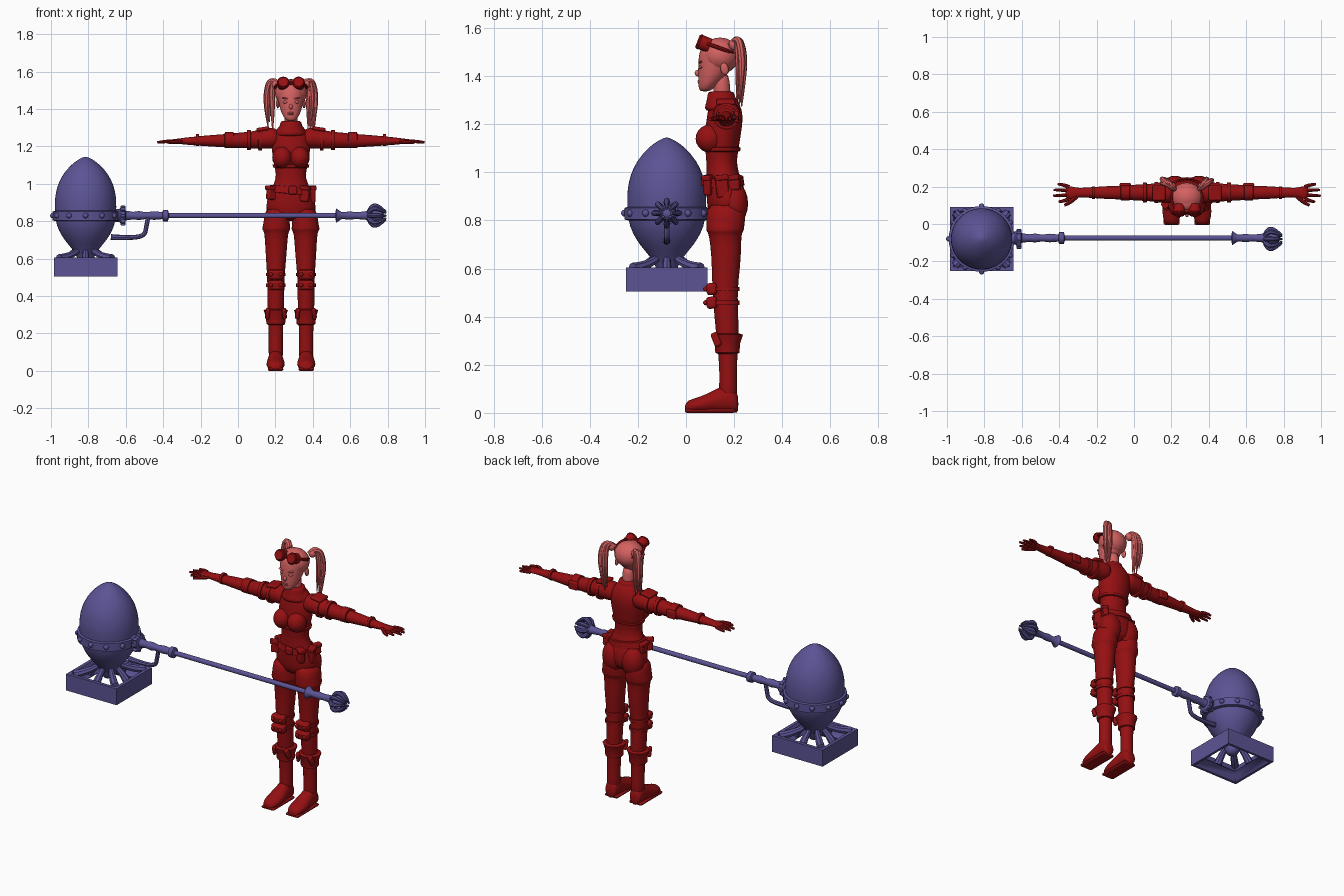
import bpy, bmesh, math, random
from mathutils import Matrix, Vector, Euler

random.seed(4)
if "Cube" in bpy.data.objects:
    bpy.data.objects.remove(bpy.data.objects["Cube"], do_unlink=True)


def material(name, rgb):
    m = bpy.data.materials.new(name)
    m.use_nodes = True
    m.diffuse_color = (*rgb, 1)
    m.node_tree.nodes["Principled BSDF"].inputs["Base Color"].default_value = (*rgb, 1)
    return m


RED = material("deep red", (0.30, 0.005, 0.006))
PINK = material("pink", (0.66, 0.12, 0.12))
PURPLE = material("slate purple", (0.105, 0.088, 0.30))
CX = 0.283                      # centre line of the figure
HX, HY, HZ = -0.815, -0.08, 0.83  # centre of the hammer head
hard_parts = []


def finish(name, bm, mat, smooth=False):
    bmesh.ops.recalc_face_normals(bm, faces=bm.faces)
    me = bpy.data.meshes.new(name)
    bm.to_mesh(me)
    bm.free()
    me.materials.append(mat)
    ob = bpy.data.objects.new(name, me)
    bpy.context.collection.objects.link(ob)
    if smooth:
        me.shade_smooth()
        ob.modifiers.new("Subdivision", "SUBSURF").levels = 1
        ob.modifiers["Subdivision"].render_levels = 1
    else:
        hard_parts.append(ob)
    return ob


def loft(name, rings, mat, axis="z", n=16, smooth=True, phase=0, loop=False):
    """Skin elliptical rings (t, u, v, ru, rv) strung along one axis."""
    bm = bmesh.new()
    rows = []
    for t, u, v, ru, rv in rings:
        row = []
        for i in range(n):
            a = math.tau * i / n + phase
            p, q = u + ru * math.cos(a), v + rv * math.sin(a)
            row.append(bm.verts.new({"x": (t, p, q), "y": (p, t, q), "z": (p, q, t)}[axis]))
        rows.append(row)
    pairs = list(zip(rows, rows[1:])) + ([(rows[-1], rows[0])] if loop else [])
    for a, b in pairs:
        for i in range(n):
            j = (i + 1) % n
            bm.faces.new((a[i], a[j], b[j], b[i]))
    if not loop:
        bm.faces.new(rows[0])
        bm.faces.new(rows[-1])
    return finish(name, bm, mat, smooth)


def ball(name, loc, size, mat, rot=(0, 0, 0), seg=20):
    bm = bmesh.new()
    bmesh.ops.create_uvsphere(bm, u_segments=seg, v_segments=seg // 2, radius=1,
                              matrix=Matrix.LocRotScale(Vector(loc), Euler(rot), Vector(size)))
    return finish(name, bm, mat)


def box(name, loc, size, mat, rot=(0, 0, 0), bevel=0.008):
    bm = bmesh.new()
    bmesh.ops.create_cube(bm, size=1, matrix=Matrix.LocRotScale(Vector(loc), Euler(rot), Vector(size)))
    ob = finish(name, bm, mat)
    mod = ob.modifiers.new("Bevel", "BEVEL")
    mod.width, mod.segments = bevel, 2
    return ob


def drum(name, loc, r1, r2, depth, mat, rot=(0, 0, 0), n=20):
    bm = bmesh.new()
    bmesh.ops.create_cone(bm, cap_ends=True, segments=n, radius1=r1, radius2=r2, depth=depth,
                          matrix=Matrix.LocRotScale(Vector(loc), Euler(rot), None))
    return finish(name, bm, mat)


def tube(name, pts, radii, mat):
    """Tapered tube through a few points."""
    cu = bpy.data.curves.new(name, "CURVE")
    cu.dimensions, cu.bevel_depth, cu.bevel_resolution = "3D", 1, 2
    cu.use_fill_caps = True
    sp = cu.splines.new("NURBS")
    sp.points.add(len(pts) - 1)
    for p, co, r in zip(sp.points, pts, radii):
        p.co, p.radius = (*co, 1), r
    sp.order_u, sp.use_endpoint_u, sp.resolution_u = 3, True, 6
    ob = bpy.data.objects.new(name, cu)
    bpy.context.collection.objects.link(ob)
    cu.materials.append(mat)
    bpy.ops.object.select_all(action="DESELECT")
    ob.select_set(True)
    bpy.context.view_layer.objects.active = ob
    bpy.ops.object.convert(target="MESH")
    hard_parts.append(bpy.context.view_layer.objects.active)


# --- hammer head: egg, band, rivets ---
egg = [(0.56, .035), (0.61, .045), (0.65, .07), (0.7, .115), (0.75, .145), (0.8, .163), (0.88, .167),
       (0.93, .165), (0.99, .153), (1.05, .124), (1.1, .08), (1.13, .04), (1.145, .006)]
loft("hammer_egg", [(z, HX, HY, r, r) for z, r in egg], PURPLE, n=24)
band = [(-.03, .16), (-.026, .176), (.022, .176), (.027, .16)]
loft("hammer_band", [(HZ + d, HX, HY, r, r) for d, r in band], PURPLE, n=40, smooth=False)
for i in range(12):
    a = math.tau * i / 12
    ball("band_rivet", (HX + .175 * math.cos(a), HY + .175 * math.sin(a), HZ), (.015,) * 3, PURPLE, seg=12)

# --- hammer base: hollow square frame with braces ---
profile = [(.505, .17), (.605, .17), (.605, .15), (.56, .13), (.545, .11), (.535, .13), (.505, .155)]
loft("base_frame", [(z, HX, HY, r * 2 ** .5, r * 2 ** .5) for z, r in profile], PURPLE,
     n=4, smooth=False, phase=math.pi / 4, loop=True)
for i in range(8):
    a = math.pi / 4 * i
    reach = .2 if i % 2 else .13
    low = .6 if i % 2 else .56
    c, s = math.cos(a), math.sin(a)
    tube("base_brace", [(HX + reach * c, HY + reach * s, low), (HX + .1 * c, HY + .1 * s, .61),
                        (HX + .03 * c, HY + .03 * s, .66)], (.024, .02, .012), PURPLE)

# --- hammer handle, guard and claw pommel ---
shaft = [(-.67, .035), (-.635, .035), (-.625, .045), (-.605, .045), (-.6, .026), (-.56, .02), (-.53, .024),
         (-.49, .018), (-.45, .023), (-.405, .019), (-.4, .031), (-.375, .031), (-.37, .014), (.52, .014),
         (.525, .038), (.555, .018), (.6, .022), (.63, .018), (.68, .022), (.7, .03), (.73, .036), (.77, .028), (.78, .01)]
loft("hammer_handle", [(x, HY + .005, HZ, r, r) for x, r in shaft], PURPLE, "x", 20, False)
for i in range(8):
    a = math.tau * i / 8
    c, s = math.cos(a), math.sin(a)
    box("socket_tooth", (-.615, HY + .045 * c, HZ + .045 * s), (.025, .018, .018), PURPLE, (a, 0, 0), .004)
    tube("pommel_claw", [(x, HY + r * c, HZ + r * s) for x, r in ((.7, .02), (.715, .055), (.755, .05), (.79, .02))],
         (.012, .013, .011, .006), PURPLE)
tube("hand_guard", [(-.68, HY, .715), (-.59, HY, .71), (-.5, HY, .72), (-.49, HY, .77), (-.48, HY, .825)],
     (.016, .013, .012, .012, .012), PURPLE)

# --- torso, hips and collar ---
torso = [(.8, .165, .07, .06), (.85, .17, .138, .083), (.91, .168, .132, .084), (.97, .155, .108, .074),
         (1.03, .148, .076, .062), (1.08, .148, .086, .068), (1.15, .152, .1, .076), (1.21, .16, .107, .077),
         (1.26, .163, .1, .072), (1.3, .157, .07, .058), (1.33, .15, .045, .045)]
loft("torso", [(z, CX, y, a, b) for z, y, a, b in torso], RED, n=20)
collar = [(1.25, .15, .075, .06), (1.265, .15, .086, .075), (1.285, .148, .074, .066),
          (1.31, .146, .06, .058), (1.335, .146, .056, .056), (1.335, .146, .042, .04)]
loft("collar", [(z, CX, y, a, b) for z, y, a, b in collar], RED, n=20)
loft("jacket_hem", [(z, CX, .149, a, b) for z, a, b in ((1.085, .086, .066), (1.088, .096, .076), (1.102, .098, .078),
                                                        (1.106, .088, .068))], RED, n=24, smooth=False)
belt = loft("belt", [(z, 0, 0, a, b) for z, a, b in ((-.02, .1, .07), (-.018, .121, .085), (.018, .113, .08),
                                                     (.02, .09, .06))], RED, n=28, smooth=False)
belt.location, belt.rotation_euler = (CX, .158, .965), (0, .1, 0)
box("buckle", (CX + .01, .073, .965), (.045, .02, .045), RED)
for dx, y, h, turn in ((-.105, .11, .07, .6), (-.112, .17, .06, 1.4), (.075, .095, .08, -.5), (.112, .15, .09, -1.4),
                       (.105, .2, .06, -2)):
    box("belt_pouch", (CX + dx, y, .985 - h / 2), (.05, .032, h), RED, (0, .1, turn))
    box("pouch_flap", (CX + dx * 1.03, y - .003, .978), (.054, .038, .022), RED, (0, .1, turn), .005)

# --- head and face ---
head = [(1.335, .078, .018, .018), (1.35, .085, .036, .034), (1.38, .1, .053, .05), (1.42, .117, .064, .068),
        (1.46, .126, .072, .077), (1.5, .128, .075, .074), (1.535, .13, .062, .062), (1.556, .13, .03, .035)]
loft("head", [(z, CX, y, a, b) for z, y, a, b in head], PINK)
loft("neck", [(z, CX, y, .036, .036) for z, y in ((1.28, .155), (1.34, .148), (1.42, .145))], PINK)
ball("hair_cap", (CX, .142, 1.485), (.086, .08, .075), PINK)
ball("nose", (CX, .05, 1.412), (.01, .014, .014), PINK)
for z in (1.38, 1.372):
    ball("lip", (CX, .057, z), (.018, .009, .005), PINK)

# --- goggles ---
bpy.ops.mesh.primitive_torus_add(major_segments=32, minor_segments=8, major_radius=1, minor_radius=.1)
strap = bpy.context.object
strap.name = "goggle_strap"
strap.scale, strap.location, strap.rotation_euler = (.083, .078, .08), (CX, .137, 1.517), (-.35, 0, 0)
strap.data.materials.append(RED)
hard_parts.append(strap)
box("goggle_bridge", (CX, .07, 1.535), (.04, .02, .016), RED)

# --- mirrored parts of the figure ---
arm = [(.06, 1.24, .055, .05), (.1, 1.245, .06, .057), (.14, 1.242, .056, .055), (.2, 1.235, .046, .046),
       (.27, 1.232, .044, .043), (.35, 1.23, .037, .036), (.42, 1.23, .036, .032), (.5, 1.229, .03, .025),
       (.57, 1.228, .025, .019), (.59, 1.228, .027, .015), (.63, 1.227, .037, .012), (.65, 1.226, .032, .009)]
leg = [(.88, .072, .167, .068, .083), (.8, .076, .165, .07, .083), (.77, .078, .163, .075, .08),
       (.752, .078, .162, .078, .079), (.748, .078, .162, .064, .068), (.65, .079, .168, .059, .063),
       (.55, .08, .163, .051, .056), (.48, .081, .163, .046, .052), (.4, .081, .168, .047, .051),
       (.3, .081, .173, .043, .046), (.2, .081, .175, .038, .037), (.12, .081, .175, .039, .037), (.04, .081, .175, .04, .042)]
foot = [(-.005, .02, .016), (.005, .036, .026), (.04, .05, .031), (.09, .05, .04), (.13, .043, .052),
        (.17, .041, .06), (.205, .039, .05), (.218, .026, .036)]
for s in (-1, 1):
    def at(dx, y, z):
        return (CX + s * dx, y, z)
    loft("arm", [(CX + s * d, .168, z, a, b) for d, z, a, b in arm], RED, "x")
    for d, w, r in ((.165, .02, .057), (.225, .022, .053), (.33, .05, .043), (.5, .016, .033)):
        edge = ((-1, .82), (-.9, 1), (.9, 1), (1, .82))
        loft("arm_band", [(CX + s * (d + w / 2 * k), .168, 1.234, r * q, r * q) for k, q in edge],
             RED, "x", 24, False)
    box("shoulder_pad", at(.15, .165, 1.293), (.07, .08, .02), RED, (0, s * .15, 0))
    box("elbow_pad", at(.33, .21, 1.23), (.06, .02, .05), RED)
    # fingers and thumb
    for y0, y1, tip in ((.135, .12, .685), (.156, .152, .715), (.178, .182, .712), (.197, .212, .69)):
        tube("finger", [at(.63, y0, 1.226), at(.66, y1, 1.228), at(tip, y1, 1.222)], (.011, .01, .006), RED)
    tube("thumb", [at(.59, .15, 1.226), at(.62, .115, 1.224), at(.655, .1, 1.22)], (.013, .012, .007), RED)
    # bust, seat, leg, boot
    ball("bust", at(.047, .098, 1.14), (.053, .058, .058), RED)
    ball("seat", at(.064, .2, .87), (.068, .058, .09), RED)
    loft("leg", [(z, CX + s * d, y, a, b) for z, d, y, a, b in leg], RED)
    loft("boot_cuff", [(z, CX + s * .081, .172, a, a) for z, a in ((.245, .04), (.25, .05), (.29, .053), (.325, .065),
                                                                  (.33, .05))], RED, n=12, smooth=False)
    for dx, lean in ((.035, .3), (.125, -.3)):
        box("boot_tab", at(dx, .125, .305), (.02, .03, .06), RED, (.4, 0, s * lean))
    loft("boot_foot", [(y, CX + s * .082, h, w, h) for y, w, h in foot], RED, "y")
    box("sole", at(.082, .1, .008), (.084, .21, .016), RED, (0, 0, 0), .03)
    # knee pad with studs and straps
    for z, h in ((.515, .05), (.458, .05)):
        box("knee_pad", at(.081, .107, z), (.084, .045, h), RED, (.12, 0, 0), .012)
        for dx in (.056, .106):
            ball("knee_stud", at(dx, .082, z), (.011,) * 3, RED, seg=10)
        loft("knee_strap", [(z + d, CX + s * .081, .163, .053, .06) for d in (-.009, .009)], RED, n=20, smooth=False)
    # face side parts, goggles, ponytail
    ball("eye", at(.028, .062, 1.437), (.015, .009, .008), PINK, seg=12)
    ball("brow", at(.03, .06, 1.457), (.02, .01, .004), PINK, (0, -s * .2, 0), 12)
    ball("ear", at(.07, .16, 1.43), (.01, .017, .027), PINK, (.2, 0, 0), 12)
    drum("goggle_cup", at(.041, .076, 1.535), .03, .031, .05, RED, (1.2, 0, 0))
    drum("goggle_rim", at(.041, .053, 1.543), .034, .026, .012, RED, (1.2, 0, 0))
    ball("ponytail_tie", at(.08, .2, 1.53), (.022, .022, .024), PINK)
    for i in range(9):
        j, k = random.uniform(-.02, .02), random.uniform(-.015, .015)
        tube("ponytail_strand", [at(.065, .185, 1.53), at(.098 + j / 2, .215, 1.568), at(.115 + j, .23 + k, 1.5),
                                 at(.113 + j * 1.2, .232 + k, 1.4), at(.11 + j, .222 + k, random.uniform(1.27, 1.34))],
             (.012, .015, .015, .012, .002), PINK)

# --- smooth shading with sharp creases ---
bpy.ops.object.select_all(action="DESELECT")
for ob in hard_parts:
    ob.select_set(True)
bpy.context.view_layer.objects.active = hard_parts[0]
bpy.ops.object.shade_smooth_by_angle(angle=math.radians(40))
